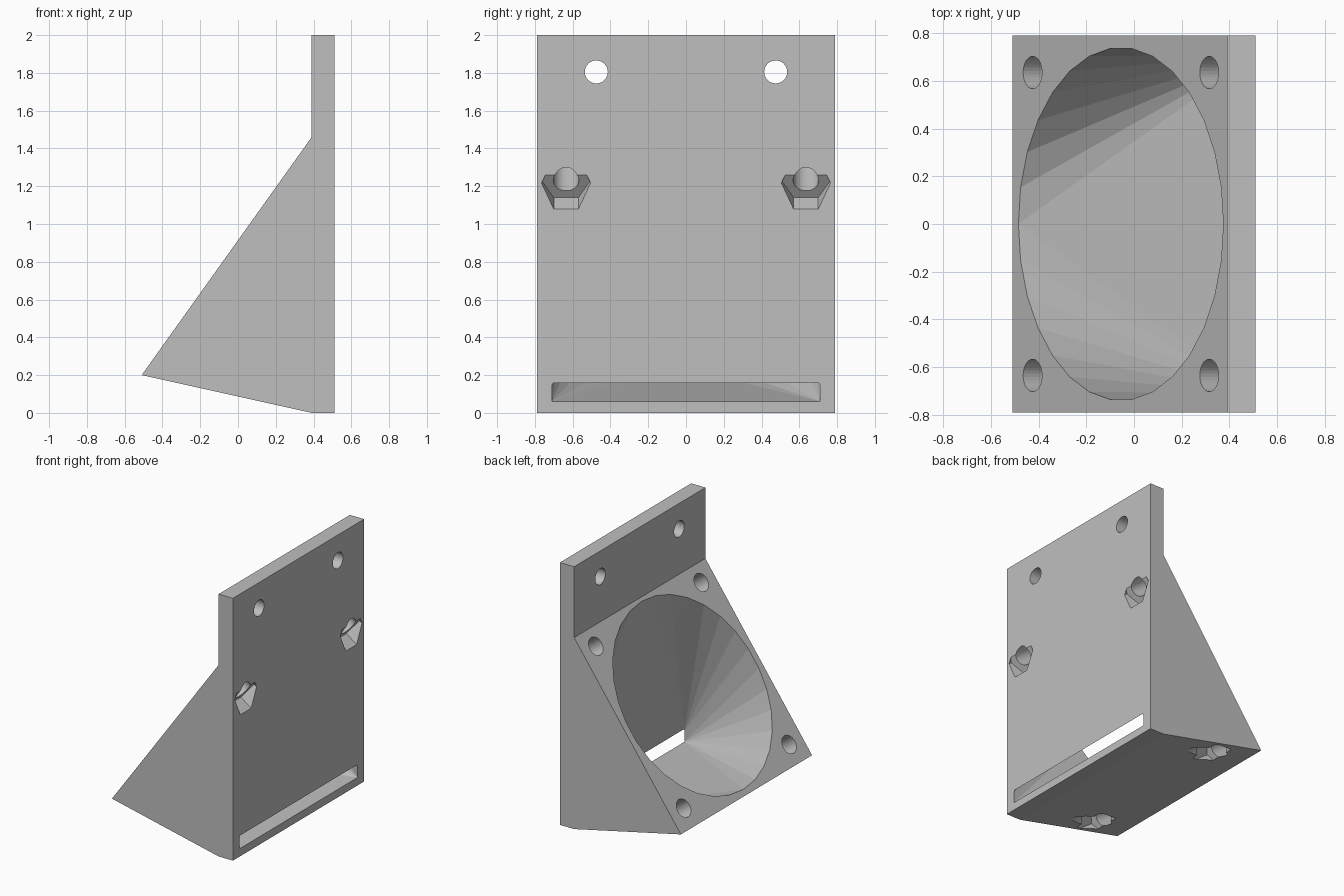
import bpy, bmesh
from math import cos, sin, pi
from mathutils import Vector, Matrix

if "Cube" in bpy.data.objects:
    bpy.data.objects.remove(bpy.data.objects["Cube"])

grey = bpy.data.materials.new("plain grey")
grey.use_nodes = True
colour = (0.52, 0.52, 0.52, 1)
grey.diffuse_color = colour
grey.node_tree.nodes["Principled BSDF"].inputs["Base Color"].default_value = colour


def add_object(name, bm):
    bmesh.ops.recalc_face_normals(bm, faces=bm.faces)
    mesh = bpy.data.meshes.new(name)
    bm.to_mesh(mesh)
    bm.free()
    mesh.materials.append(grey)
    obj = bpy.data.objects.new(name, mesh)
    bpy.context.collection.objects.link(obj)
    return obj


# Frame of the sloped face: up the slope, across, and inward
low, high = Vector((-0.51, 0, 0.2)), Vector((0.39, 0, 1.46))
up = (high - low).normalized()
across = Vector((0, 1, 0))
inward = across.cross(up).normalized()
if inward.x < 0:
    inward.negate()
centre = low + up * 0.783


def prism(name, start, axis, side, radius, begin, end, sides):
    """Regular prism along an axis, with one corner pointing to side."""
    other = axis.cross(side)
    bm = bmesh.new()
    rings = []
    for depth in (begin, end):
        rings.append([bm.verts.new(start + axis * depth + radius *
                      (side * cos(2 * pi * i / sides) + other * sin(2 * pi * i / sides)))
                      for i in range(sides)])
    bm.faces.new(rings[0])
    bm.faces.new(rings[1])
    for i in range(sides):
        j = (i + 1) % sides
        bm.faces.new((rings[0][i], rings[0][j], rings[1][j], rings[1][i]))
    return add_object(name, bm)


# Bracket body: wedge with an upright mounting plate
profile = [(0.51, 0), (0.51, 2), (0.39, 2), (high.x, high.z), (low.x, low.z), (0.39, 0)]
bm = bmesh.new()
face = bm.faces.new([bm.verts.new((x, -0.79, z)) for x, z in profile])
grown = bmesh.ops.extrude_face_region(bm, geom=[face])["geom"]
bmesh.ops.translate(bm, vec=(0, 1.58, 0),
                    verts=[v for v in grown if isinstance(v, bmesh.types.BMVert)])
body = add_object("duct_bracket", bm)

# Funnel from the round opening to the thin outlet slot
bm = bmesh.new()
mouth = centre - inward * 0.001
for i in range(30):
    a = 2 * pi * i / 30
    bm.verts.new(mouth + 0.74 * (up * cos(a) + across * sin(a)))
for y in (-0.71, 0.71):
    for z in (0.06, 0.14):
        bm.verts.new((0.512, y, z))
bmesh.ops.convex_hull(bm, input=bm.verts)
cutters = [add_object("funnel_cutter", bm)]

# Screw holes with nut pockets, and the plate mounting holes
for y in (-1, 1):
    for v in (-1, 1):
        start = centre + up * (0.637 * v) + across * (0.635 * y)
        cutters.append(prism("screw_hole_cutter", start, inward, across, 0.068, -0.1, 0.7, 30))
        cutters.append(prism("nut_pocket_cutter", start, inward, across, 0.13, 0.214, 0.38, 6))
    cutters.append(prism("mount_hole_cutter", Vector((0.45, 0.475 * y, 1.805)),
                         Vector((1, 0, 0)), across, 0.061, -0.2, 0.2, 30))

# Cut everything out of the body
for cutter in cutters:
    mod = body.modifiers.new(cutter.name, "BOOLEAN")
    mod.operation = "DIFFERENCE"
    mod.solver = "EXACT"
    mod.object = cutter
    cutter.hide_render = True
    cutter.hide_viewport = True
    cutter.display_type = "WIRE"

# Bake the cuts and remove the cutters
bpy.context.view_layer.update()
baked = bpy.data.meshes.new_from_object(
    body.evaluated_get(bpy.context.evaluated_depsgraph_get()))
body.modifiers.clear()
body.data = baked
for cutter in cutters:
    bpy.data.objects.remove(cutter)
